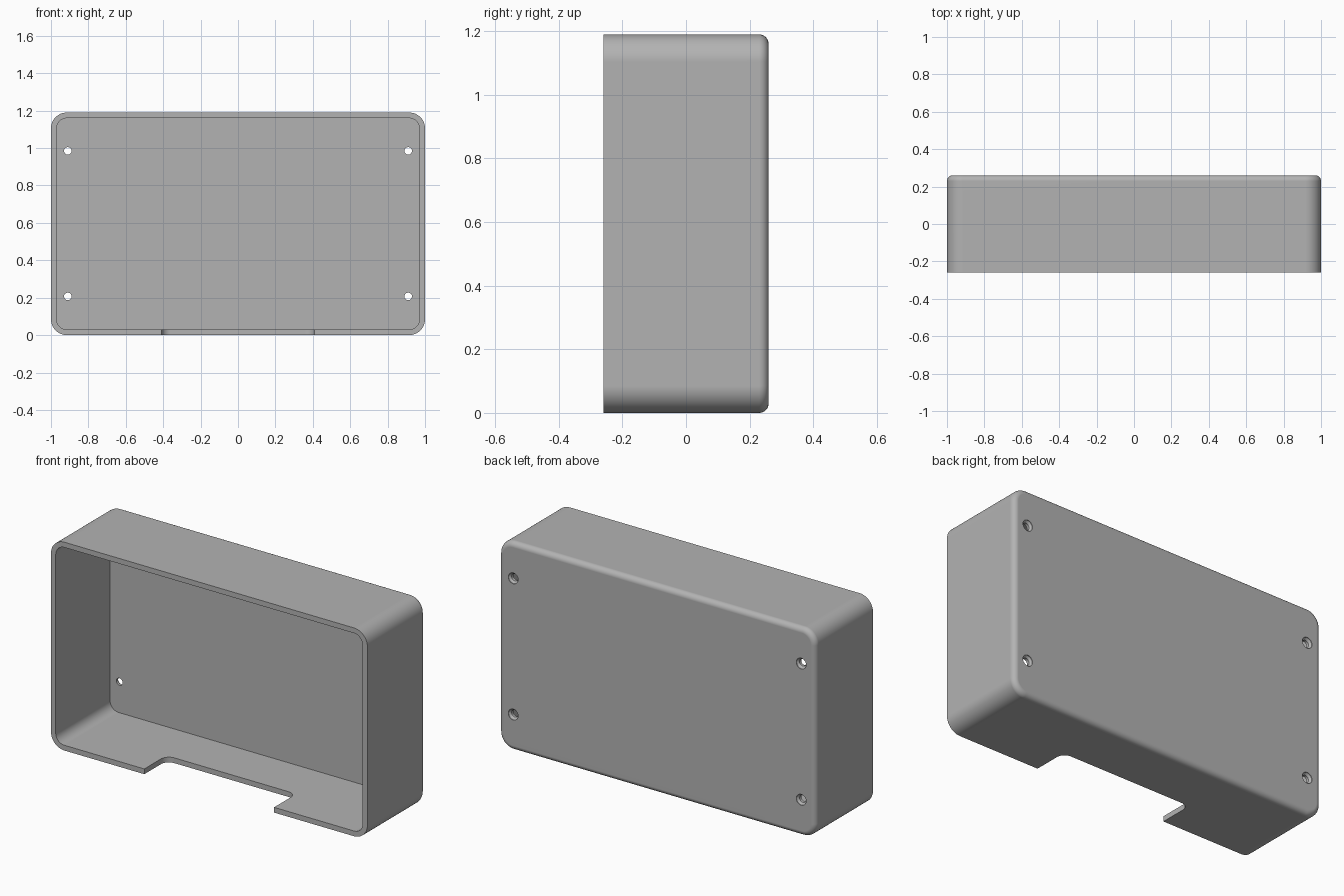
import bpy
import bmesh
from math import cos, sin, pi, radians

cube = bpy.data.objects.get("Cube")
if cube:
    bpy.data.objects.remove(cube)

HALF_W, HALF_D, HEIGHT = 1.0, 0.26, 1.19
WALL, CORNER, FILLET = 0.03, 0.085, 0.03
MID_Z = HEIGHT / 2

grey = bpy.data.materials.new("plain grey")
grey.use_nodes = True
colour = (0.45, 0.45, 0.45, 1)
grey.diffuse_color = colour
grey.node_tree.nodes["Principled BSDF"].inputs["Base Color"].default_value = colour


def rounded_rect(hw, hh, r, steps=12):
    """Counter-clockwise outline of a rounded rectangle."""
    pts = []
    for q, (sx, sy) in enumerate(((1, 1), (-1, 1), (-1, -1), (1, -1))):
        for i in range(steps + 1):
            a = (q + i / steps) * pi / 2
            pts.append((sx * (hw - r) + r * cos(a), sy * (hh - r) + r * sin(a)))
    return pts


def circle(r, steps=32):
    return [(r * cos(2 * pi * i / steps), r * sin(2 * pi * i / steps)) for i in range(steps)]


def loft(name, rings):
    """Closed solid through rings of equal point count."""
    bm = bmesh.new()
    loops = [[bm.verts.new(p) for p in ring] for ring in rings]
    for a, b in zip(loops, loops[1:]):
        for i in range(len(a)):
            j = (i + 1) % len(a)
            bm.faces.new((a[i], a[j], b[j], b[i]))
    bm.faces.new(loops[0][::-1])
    bm.faces.new(loops[-1])
    bmesh.ops.recalc_face_normals(bm, faces=bm.faces[:])
    mesh = bpy.data.meshes.new(name)
    bm.to_mesh(mesh)
    bm.free()
    mesh.materials.append(grey)
    obj = bpy.data.objects.new(name, mesh)
    bpy.context.collection.objects.link(obj)
    return obj


def upright(pts, y, x=0, z=MID_Z):
    return [(x + px, y, z + pz) for px, pz in pts]


def shell_ring(inset, y):
    return upright(rounded_rect(HALF_W - inset, MID_Z - inset, CORNER - inset), y)


# Outer body with rounded back edge
rings = [shell_ring(0, -HALF_D)]
for i in range(9):
    a = i / 8 * pi / 2
    rings.append(shell_ring(FILLET * (1 - cos(a)), HALF_D - FILLET * (1 - sin(a))))
shell = loft("enclosure_shell", rings)

# Hollow interior, open at the front
cutters = [loft("cavity_cutter", [shell_ring(WALL, -HALF_D - 0.1),
                                  shell_ring(WALL, HALF_D - WALL)])]

# Cable notch in the front of the bottom wall
notch = rounded_rect(0.41, 0.2, 0.05)
cutters.append(loft("notch_cutter", [[(x, y - HALF_D, z) for x, y in notch]
                                     for z in (-0.1, 0.1)]))

# Countersunk screw holes in the back
for x in (-0.91, 0.91):
    for z in (0.207, 0.985):
        profile = ((0.02, 0.15), (0.02, HALF_D - 0.014),
                   (0.031, HALF_D - 0.003), (0.031, HALF_D + 0.05))
        cutters.append(loft("screw_hole_cutter",
                            [upright(circle(r), y, x, z) for r, y in profile]))

bpy.ops.object.select_all(action="DESELECT")
bpy.context.view_layer.objects.active = shell
shell.select_set(True)
for cutter in cutters:
    cutter.hide_render = True
    mod = shell.modifiers.new("cut", "BOOLEAN")
    mod.operation = "DIFFERENCE"
    mod.solver = "EXACT"
    mod.object = cutter
    bpy.ops.object.modifier_apply(modifier=mod.name)
    bpy.data.objects.remove(cutter)

# Smooth rounded edges, keeping flat faces flat
bpy.ops.object.shade_smooth_by_angle(angle=radians(30))
shell.modifiers.new("flat_faces", "WEIGHTED_NORMAL").keep_sharp = True
